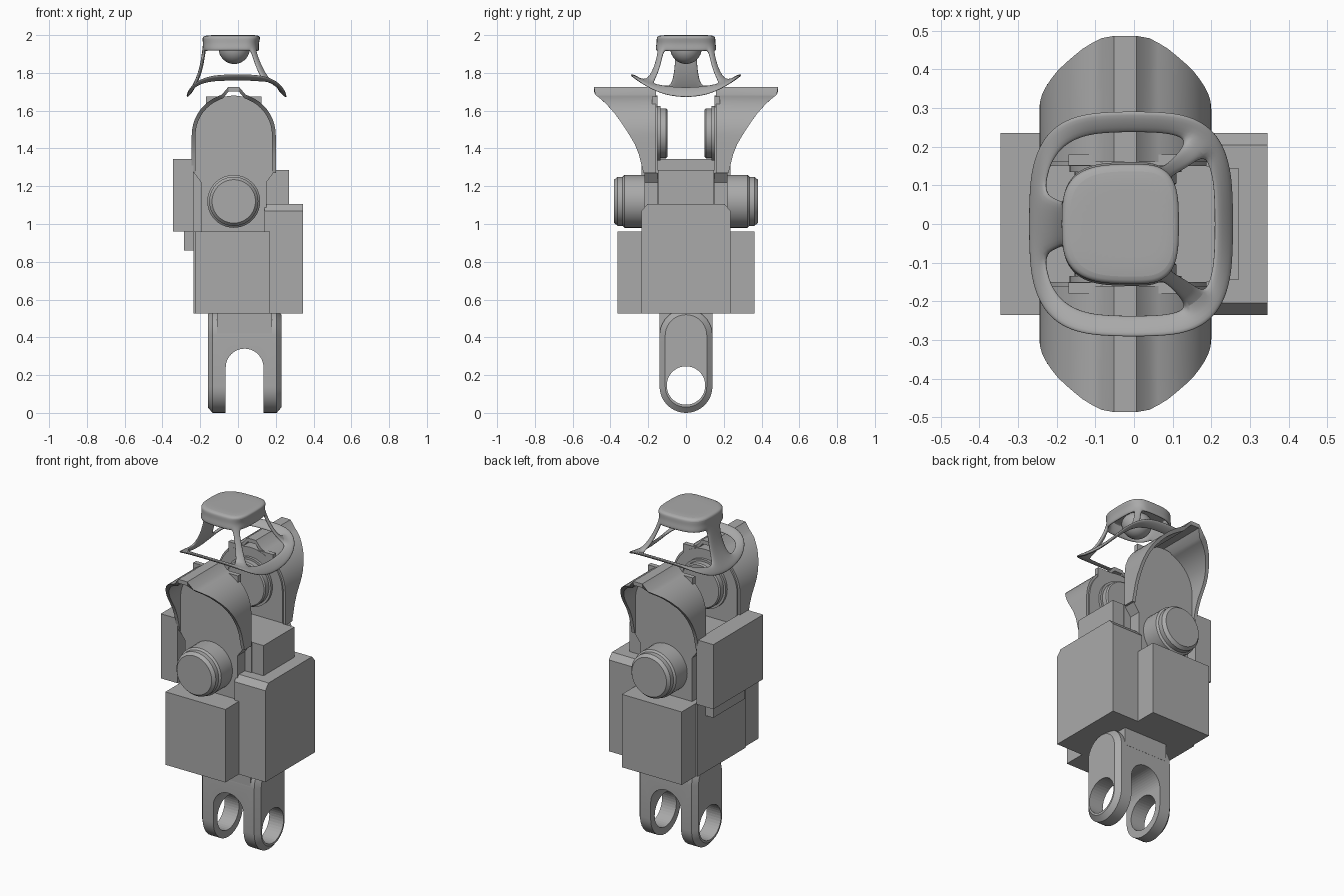
import bpy, bmesh, math
from mathutils import Vector, Matrix

if "Cube" in bpy.data.objects:
    bpy.data.objects.remove(bpy.data.objects["Cube"])

grey = bpy.data.materials.new("plain grey")
grey.use_nodes = True
grey.diffuse_color = (0.4, 0.4, 0.4, 1)
grey.node_tree.nodes["Principled BSDF"].inputs["Base Color"].default_value = (0.4, 0.4, 0.4, 1)


def finish(bm, name, smooth=None):
    bmesh.ops.recalc_face_normals(bm, faces=bm.faces)
    mesh = bpy.data.meshes.new(name)
    bm.to_mesh(mesh)
    bm.free()
    mesh.materials.append(grey)
    ob = bpy.data.objects.new(name, mesh)
    bpy.context.collection.objects.link(ob)
    if smooth:
        bpy.ops.object.select_all(action="DESELECT")
        ob.select_set(True)
        bpy.context.view_layer.objects.active = ob
        bpy.ops.object.shade_smooth_by_angle(angle=math.radians(smooth))
    return ob


def loft(name, rings, smooth=None, caps=True, skip=lambda row, col: False):
    """Join closed rings of points, optionally leaving openings."""
    bm = bmesh.new()
    rows = [[bm.verts.new(p) for p in ring] for ring in rings]
    n = len(rows[0])
    for r in range(len(rows) - 1):
        for i in range(n):
            if not skip(r, i):
                j = (i + 1) % n
                bm.faces.new((rows[r][i], rows[r][j], rows[r + 1][j], rows[r + 1][i]))
    if caps:
        bm.faces.new(rows[0])
        bm.faces.new(rows[-1])
    return finish(bm, name, smooth)


def box(name, x0, x1, y0, y1, z0, z1):
    outline = [(x0, y0), (x1, y0), (x1, y1), (x0, y1)]
    return loft(name, [[(x, y, z) for x, y in outline] for z in (z0, z1)])


def lathe(name, profile, x, z, n=40):
    """Round part along y from (y, radius) pairs."""
    turn = [math.tau * i / n for i in range(n)]
    return loft(name, [[(x + r * math.cos(a), y, z + r * math.sin(a)) for a in turn]
                       for y, r in profile], 30)


def cut(ob, cutter):
    mod = ob.modifiers.new("cut", "BOOLEAN")
    mod.operation = "DIFFERENCE"
    mod.object = cutter
    mod.solver = "EXACT"
    cutter.hide_render = True
    cutter.hide_set(True)


# Body blocks
box("central_body", -0.235, 0.16, -0.225, 0.225, 0.525, 0.96)
box("upper_core", -0.235, 0.195, -0.15, 0.15, 0.9, 1.285)
box("right_panel", -0.345, -0.235, -0.235, 0.235, 0.96, 1.345)
box("right_panel_step", -0.285, -0.22, -0.15, 0.15, 0.86, 0.97)
box("left_upper_block", 0.14, 0.27, -0.145, 0.145, 1.0, 1.285)
side = [(-0.235, 0.525), (0.235, 0.525), (0.235, 1.07), (0.205, 1.105), (-0.205, 1.105), (-0.235, 1.07)]
loft("left_large_block", [[(x, y, z) for y, z in side] for x in (0.14, 0.345)])

# Fork: chamfered bar with rounded ends, a slot and a pin hole
def stadium(x, r, lo=0.14, hi=0.41, n=20):
    half = [math.pi * i / n for i in range(n + 1)]
    top = [(x, r * math.cos(a), hi + r * math.sin(a)) for a in half]
    low = [(x, -r * math.cos(a), lo - r * math.sin(a)) for a in half]
    return top + low


fork = loft("fork", [stadium(-0.16, 0.11), stadium(-0.135, 0.14),
                     stadium(0.205, 0.14), stadium(0.23, 0.11)], 30)
slot_arc = [(0.035 + 0.1 * math.cos(math.pi * i / 24), 0.24 + 0.1 * math.sin(math.pi * i / 24))
            for i in range(25)]
slot_outline = slot_arc + [(-0.065, -0.1), (0.135, -0.1)]
cut(fork, loft("slot_cutter", [[(x, y, z) for x, z in slot_outline] for y in (-0.3, 0.3)]))
cut(fork, loft("pin_cutter", [[(x, 0.102 * math.cos(math.tau * i / 40), 0.145 + 0.102 * math.sin(math.tau * i / 40))
                               for i in range(40)] for x in (-0.3, 0.4)]))
box("fork_neck", -0.11, 0.18, -0.14, 0.14, 0.42, 0.56)

# Arch shared by the bracket plates and flared hoods
CX, CZ, R = -0.0225, 1.47, 0.2225


def arch(radius, n=24):
    return [(CX - radius * math.cos(math.pi * i / n), CZ + radius * math.sin(math.pi * i / n))
            for i in range(n + 1)]


FLARE = [(1.27, 0.225), (1.37, 0.25), (1.42, 0.27), (1.48, 0.305), (1.57, 0.365), (1.64, 0.425), (1.69, 0.487)]


def flare(z):
    for (z0, y0), (z1, y1) in zip(FLARE, FLARE[1:]):
        if z <= z1:
            return y0 + (y1 - y0) * (z - z0) / (z1 - z0)
    return FLARE[-1][1]


legs = [1.27, 1.32, 1.37, 1.42]
curve = arch(R)
ridge = [(-0.085, 1.685), (-0.052, 1.725), (0.006, 1.725), (0.04, 1.685)]
hood_path = ([(CX - R, z) for z in legs] + [p for p in curve if p[0] < -0.09] + ridge
             + [p for p in curve if p[0] > 0.045] + [(CX + R, z) for z in reversed(legs)])

for s, end in ((-1, "front"), (1, "back")):
    # Low block on this end
    box(end + "_low_block", -0.225, 0.17, s * 0.2, s * 0.362, 0.525, 0.96)
    # Bracket plate
    outline = [(-0.195, 0.96), (-0.195, 1.22), (CX - 0.21, 1.27)] + arch(0.21) + \
              [(CX + 0.21, 1.27), (0.15, 1.22), (0.15, 0.96)]
    loft(end + "_bracket", [[(x, s * y, z) for x, z in outline] for y in (0.15, 0.22)], 30)
    box(end + "_bracket_top", -0.17, 0.125, s * 0.152, s * 0.18, 1.5, 1.675)
    # Flared hood
    rings = []
    for x, z in hood_path:
        qx = x + (CX - x) * 0.09
        qz = z - max(0, z - CZ) * 0.09
        rings.append([(x, s * 0.16, z), (x, s * flare(z), z),
                      (qx, s * flare(qz), qz), (qx, s * 0.16, qz)])
    loft(end + "_hood", rings, 28)
    # Hinge boss and inner disc
    lathe(end + "_boss", [(s * y, r) for y, r in
          ((0.15, 0.14), (0.325, 0.14), (0.335, 0.13), (0.362, 0.13), (0.38, 0.115))], CX, 1.12)
    lathe(end + "_inner_disc", [(s * y, r) for y, r in
          ((0.16, 0.145), (0.135, 0.145), (0.135, 0.132), (0.105, 0.132), (0.098, 0.125))], CX, 1.48)

# Head: saddle rim rising through three legs to a cap
N = 36


def head_ring(xn, xp, ry, zx, zy, power=0.62):
    ring = []
    for i in range(N):
        a = math.tau * i / N
        c, t = math.cos(a), math.sin(a)
        u = math.copysign(abs(c) ** power, c)
        v = math.copysign(abs(t) ** power, t)
        ring.append((u * (xp if u > 0 else -xn), v * ry, zx + (zy - zx) * v * v))
    return ring


levels = [(-0.28, 0.265, 0.29, 1.672, 1.80), (-0.24, 0.215, 0.232, 1.73, 1.768),
          (-0.205, 0.16, 0.19, 1.815, 1.825), (-0.19, 0.115, 0.165, 1.915, 1.92),
          (-0.185, 0.108, 0.155, 1.955, 1.955), (-0.19, 0.12, 0.157, 1.985, 1.985),
          (-0.18, 0.112, 0.148, 2.0, 2.0), (-0.09, 0.06, 0.07, 2.0, 2.0)]
LEGS = {4, 5, 17, 18, 30, 31}
head = loft("head_frame", [head_ring(*lv) for lv in levels], 40, caps=False,
            skip=lambda row, col: row in (1, 2) and col not in LEGS)
bm = bmesh.new()
bm.from_mesh(head.data)
top = [e for e in bm.edges if e.is_boundary and all(v.co.z > 1.995 for v in e.verts)]
bmesh.ops.contextual_create(bm, geom=top)
bmesh.ops.recalc_face_normals(bm, faces=bm.faces)
cap = max(bm.faces, key=lambda f: f.calc_center_median().z)
if cap.normal.z < 0:
    bmesh.ops.reverse_faces(bm, faces=bm.faces)
bm.to_mesh(head.data)
bm.free()
solid = head.modifiers.new("thickness", "SOLIDIFY")
solid.thickness = 0.018
solid.offset = -1
sub = head.modifiers.new("rounding", "SUBSURF")
sub.levels = sub.render_levels = 2
for poly in head.data.polygons:
    poly.use_smooth = True

# Ball under the cap
bm = bmesh.new()
bmesh.ops.create_uvsphere(bm, u_segments=32, v_segments=16, radius=0.083,
                          matrix=Matrix.Translation(Vector((-0.02, 0, 1.93))))
bmesh.ops.scale(bm, vec=(1, 1, 0.7), verts=[v for v in bm.verts if v.co.z > 1.931],
                space=Matrix.Translation(Vector((0.02, 0, -1.93))))
finish(bm, "head_ball", 60)
